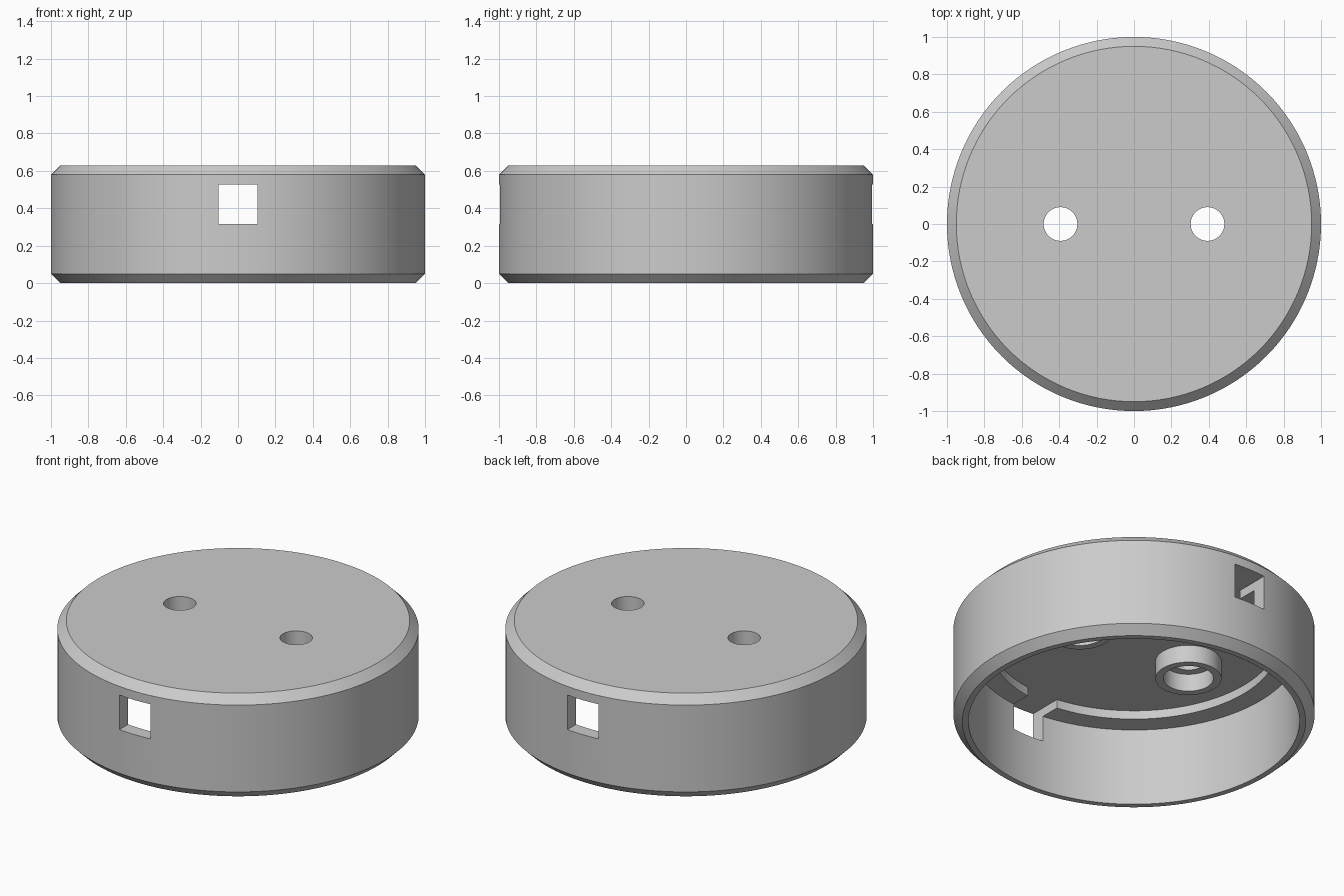
import bpy, bmesh, math
from mathutils import Matrix, Vector

if "Cube" in bpy.data.objects:
    bpy.data.objects.remove(bpy.data.objects["Cube"], do_unlink=True)

grey = bpy.data.materials.new("plain grey")
grey.use_nodes = True
grey.diffuse_color = (0.6, 0.6, 0.6, 1)
grey.node_tree.nodes["Principled BSDF"].inputs["Base Color"].default_value = (0.6, 0.6, 0.6, 1)

HEIGHT, CEILING, HOLE_X = 0.63, 0.527, 0.393


def make_object(name, bm, x=0.0):
    bmesh.ops.recalc_face_normals(bm, faces=bm.faces)
    mesh = bpy.data.meshes.new(name)
    bm.to_mesh(mesh)
    bm.free()
    mesh.materials.append(grey)
    obj = bpy.data.objects.new(name, mesh)
    obj.location.x = x
    bpy.context.collection.objects.link(obj)
    return obj


def lathe(name, profile, steps, x=0.0):
    """Spin a closed outline of (radius, height) points around z."""
    bm = bmesh.new()
    verts = [bm.verts.new((r, 0, z)) for r, z in profile]
    edges = [bm.edges.new((a, b)) for a, b in zip(verts, verts[1:])]
    # close the outline unless it starts and ends on the axis
    if profile[0][0] > 0:
        edges.append(bm.edges.new((verts[-1], verts[0])))
    bmesh.ops.spin(bm, geom=verts + edges, axis=(0, 0, 1), cent=(0, 0, 0),
                   angle=math.tau, steps=steps, use_duplicate=False)
    bmesh.ops.remove_doubles(bm, verts=bm.verts, dist=1e-5)
    # merge the wedges of each flat disc into one face
    bmesh.ops.dissolve_limit(bm, angle_limit=math.radians(0.1),
                             verts=bm.verts, edges=bm.edges)
    return make_object(name, bm, x)


def select_only(obj):
    bpy.ops.object.select_all(action="DESELECT")
    obj.select_set(True)
    bpy.context.view_layer.objects.active = obj


def cut(obj, cutter):
    select_only(obj)
    mod = obj.modifiers.new("cut", "BOOLEAN")
    mod.operation, mod.solver, mod.object = "DIFFERENCE", "EXACT", cutter
    bpy.ops.object.modifier_apply(modifier=mod.name)
    bpy.data.objects.remove(cutter, do_unlink=True)


# Hollow cap: chamfered outside, stepped ledge under the ceiling
cap = lathe("cap_shell", [
    (0, HEIGHT), (0.95, HEIGHT), (1, 0.58), (1, 0.05), (0.95, 0),
    (0.916, 0), (0.916, 0.474), (0.795, 0.474), (0.795, CEILING), (0, CEILING)], 128)

# Square windows at front and back, cut through wall and ledge
bm = bmesh.new()
bmesh.ops.create_cube(bm, size=1, matrix=Matrix.Translation(
    Vector((0, 0, (0.316 + CEILING) / 2))) @ Matrix.Diagonal((0.21, 2.4, CEILING - 0.316, 1)))
cut(cap, make_object("window_cutter", bm))

# Two round holes in the top, each with a collar below
parts = [cap]
for side, x in (("left", HOLE_X), ("right", -HOLE_X)):
    bm = bmesh.new()
    bmesh.ops.create_cone(bm, cap_ends=True, segments=48, radius1=0.09, radius2=0.09,
                          depth=0.4, matrix=Matrix.Translation((0, 0, HEIGHT)))
    cut(cap, make_object("hole_cutter", bm, x))
    parts.append(lathe(side + "_collar", [
        (0.139, 0.42), (0.183, 0.42), (0.183, CEILING + 0.005), (0.139, CEILING + 0.005)], 48, x))

for obj in parts:
    select_only(obj)
    bpy.ops.object.shade_smooth_by_angle(angle=math.radians(30))
